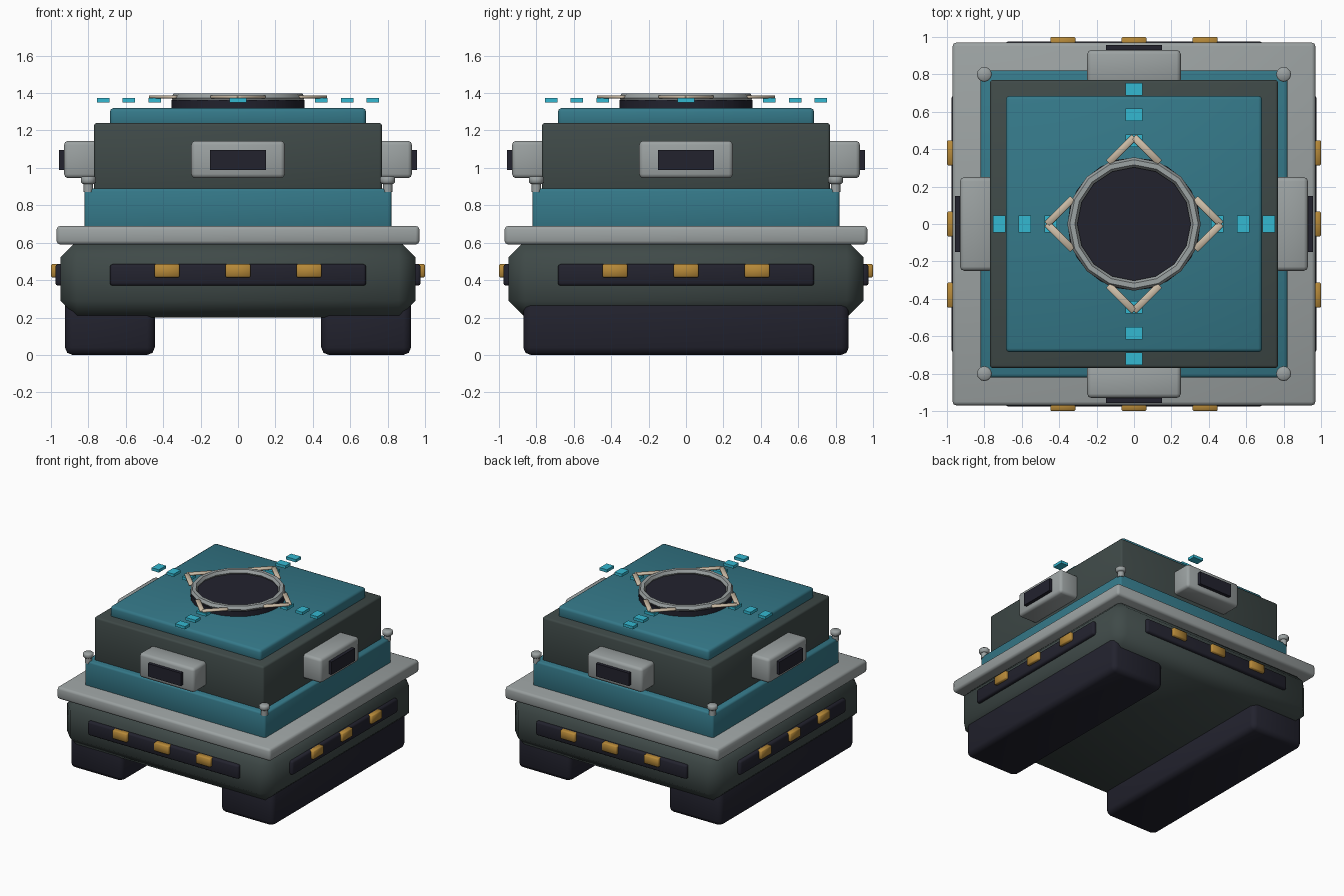
import bpy, math
from mathutils import Matrix

if "Cube" in bpy.data.objects:
    bpy.data.objects.remove(bpy.data.objects["Cube"])


def material(name, rgb):
    m = bpy.data.materials.new(name)
    m.diffuse_color = (*rgb, 1)
    m.use_nodes = True
    m.node_tree.nodes["Principled BSDF"].inputs["Base Color"].default_value = m.diffuse_color
    return m


TEAL = material("teal_paint", (0.035, 0.19, 0.25))
GREY = material("light_grey", (0.33, 0.36, 0.36))
OLIVE = material("dark_green_grey", (0.05, 0.068, 0.065))
BLACK = material("blue_black", (0.016, 0.016, 0.027))
AMBER = material("amber", (0.47, 0.25, 0.04))
CYAN = material("cyan", (0.034, 0.48, 0.64))
TAN = material("tan", (0.60, 0.50, 0.38))


def finish(ob, name, mat, bevel=0, segments=1, angle=50):
    ob.name = name
    ob.data.materials.append(mat)
    if bevel:
        mod = ob.modifiers.new("bevel", 'BEVEL')
        mod.width, mod.segments = bevel, segments
        bpy.ops.object.modifier_apply(modifier=mod.name)
    bpy.ops.object.shade_smooth_by_angle(angle=math.radians(angle))
    return ob


def box(name, x, y, z, mat, bevel=0, segments=1, spin=0):
    """Box between (min, max) pairs, then turned about the vertical axis."""
    bpy.ops.mesh.primitive_cube_add(size=1)
    ob = bpy.context.object
    size = Matrix.Diagonal((x[1] - x[0], y[1] - y[0], z[1] - z[0], 1))
    mid = Matrix.Translation([(p[0] + p[1]) / 2 for p in (x, y, z)])
    ob.data.transform(mid @ size)
    finish(ob, name, mat, bevel, segments)
    ob.rotation_euler.z = spin
    return ob


def square(name, half, z, mat, bevel, segments=1):
    return box(name, (-half, half), (-half, half), z, mat, bevel, segments)


def disc(name, r, z, mat, at=(0, 0), sides=16, bevel=0):
    bpy.ops.mesh.primitive_cylinder_add(vertices=sides, radius=r, depth=z[1] - z[0],
                                        location=(*at, (z[0] + z[1]) / 2))
    return finish(bpy.context.object, name, mat, bevel)


# Tracks
for side, x in (("left", (-0.925, -0.445)), ("right", (0.445, 0.925))):
    box(side + "_track", x, (-0.87, 0.87), (0, 0.31), BLACK, 0.04, 2)

# Stacked body
square("hull", 0.95, (0.2, 0.61), OLIVE, 0.09)
square("deck_rim", 0.97, (0.59, 0.69), GREY, 0.02, 2)
square("lower_deck", 0.82, (0.67, 0.89), TEAL, 0.015, 2)
square("upper_body", 0.77, (0.87, 1.24), OLIVE, 0.015, 2)
square("roof_panel", 0.685, (1.22, 1.32), TEAL, 0.02, 2)

# Roof hatch
disc("hatch_base", 0.355, (1.31, 1.362), BLACK, sides=24)
bpy.ops.mesh.primitive_torus_add(major_segments=16, minor_segments=6, major_radius=0.33,
                                 minor_radius=0.027, location=(0, 0, 1.375))
finish(bpy.context.object, "hatch_ring", GREY, angle=30)

# Corner bolts
for sx in (-1, 1):
    for sy in (-1, 1):
        disc("bolt_stem", 0.026, (0.87, 0.925), GREY, (0.8 * sx, 0.8 * sy), 12)
        disc("bolt_head", 0.04, (0.915, 0.955), GREY, (0.8 * sx, 0.8 * sy), 12, 0.008)

# Fittings repeated on all four sides
for i in range(4):
    a = i * math.pi / 2
    box("side_pod", (-0.25, 0.25), (-0.93, -0.75), (0.945, 1.145), GREY, 0.022, 2, a)
    box("pod_window", (-0.15, 0.15), (-0.957, -0.9), (0.99, 1.095), BLACK, spin=a)
    box("light_strip", (-0.685, 0.685), (-0.977, -0.9), (0.37, 0.485), BLACK, 0.015, 2, a)
    for x in (-0.38, 0, 0.38):
        box("marker_light", (x - 0.067, x + 0.067), (-1, -0.95), (0.415, 0.485),
            AMBER, 0.006, 1, a)
    for d in (0.445, 0.585, 0.72):
        box("landing_marker", (-0.045, 0.045), (-d - 0.033, -d + 0.033),
            (1.35, 1.373), CYAN, spin=a)
    # Chevron made from two mitred-looking arms around its tip
    for s in (-1, 1):
        arm = box("chevron_arm", (-0.098, 0.098), (-0.019, 0.019), (1.372, 1.388), TAN, 0.004)
        arm.matrix_world = (Matrix.Rotation(a, 4, 'Z')
                            @ Matrix.Translation((s * 0.068, -0.397, 0))
                            @ Matrix.Rotation(s * math.pi / 4, 4, 'Z'))
